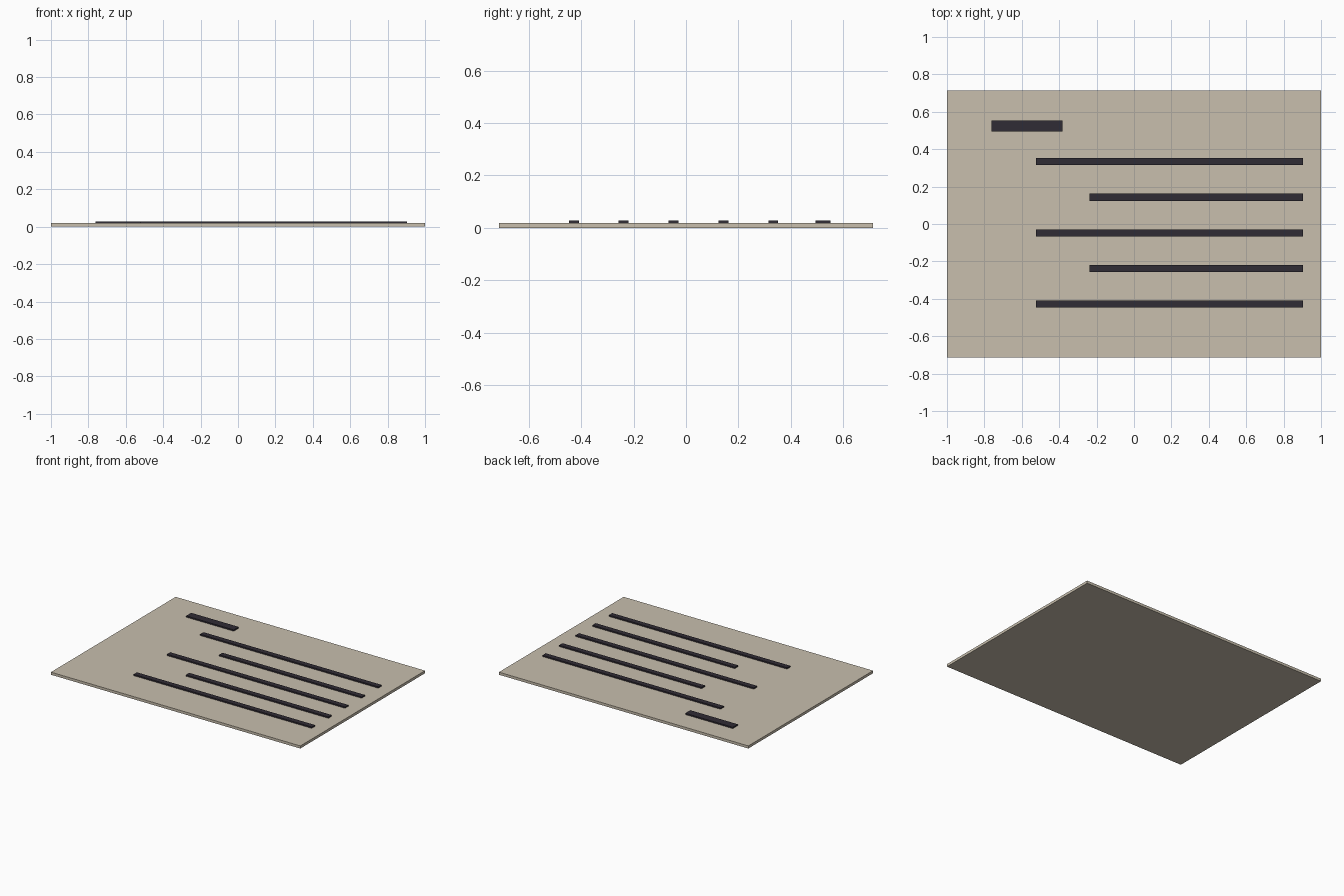
import bpy

if "Cube" in bpy.data.objects:
    bpy.data.objects.remove(bpy.data.objects["Cube"])

U = 1 / 21  # layout module


def material(name, rgb):
    m = bpy.data.materials.new(name)
    m.diffuse_color = (*rgb, 1)
    m.use_nodes = True
    m.node_tree.nodes["Principled BSDF"].inputs["Base Color"].default_value = m.diffuse_color
    return m


def box(name, x0, x1, y0, y1, z0, z1, mat):
    bpy.ops.mesh.primitive_cube_add(size=1)
    o = bpy.context.object
    o.name = name
    o.location = ((x0 + x1) / 2, (y0 + y1) / 2, (z0 + z1) / 2)
    o.scale = (x1 - x0, y1 - y0, z1 - z0)
    bpy.ops.object.transform_apply(location=True, rotation=False, scale=True)
    o.data.materials.append(mat)
    return o


paper = material("paper", (0.58, 0.52, 0.42))
ink = material("ink", (0.03, 0.025, 0.035))
TOP, INK_TOP = 0.019, 0.0286

# Sheet
box("sheet", -1, 1, -15 * U, 15 * U, 0, TOP, paper)

# Short thick heading bar
box("heading_bar", -16 * U, -8 * U, 10.4 * U, 11.6 * U, TOP, INK_TOP, ink)

# Alternating long and indented line bars
for i in range(5):
    y = (7 - 4 * i) * U
    left = -11 * U if i % 2 == 0 else -5 * U
    box(f"line_bar_{i + 1}", left, 19 * U, y - 0.4 * U, y + 0.4 * U, TOP, INK_TOP, ink)
